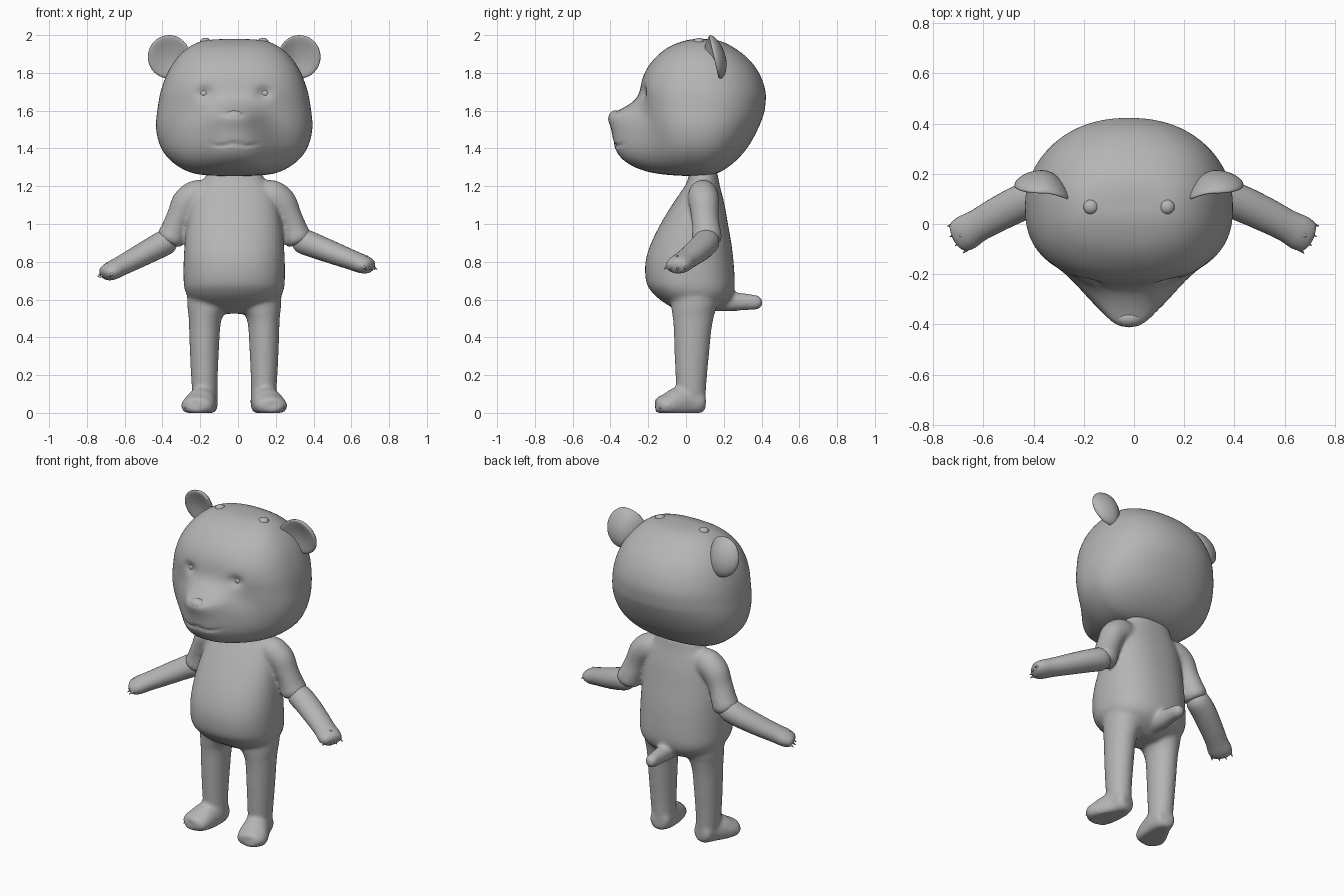
import bpy, bmesh, math
from mathutils import Vector

if "Cube" in bpy.data.objects:
    bpy.data.objects.remove(bpy.data.objects["Cube"])

CX = -0.02                       # symmetry plane of the figure
GREY = bpy.data.materials.new("grey")
GREY.diffuse_color = (.46, .46, .46, 1)
GREY.use_nodes = True
GREY.node_tree.nodes["Principled BSDF"].inputs["Base Color"].default_value = GREY.diffuse_color


def spline(rows, steps, smooth=0):
    """Catmull-Rom resampling of equal-length tuples, optionally relaxed."""
    out, n = [], len(rows)
    for i in range(n - 1):
        a, b, c, d = (rows[max(i - 1, 0)], rows[i], rows[i + 1], rows[min(i + 2, n - 1)])
        for k in range(steps):
            t = k / steps
            out.append(tuple(q + 0.5 * t * (r - p + t * (2 * p - 5 * q + 4 * r - s + t * (3 * (q - r) + s - p)))
                             for p, q, r, s in zip(a, b, c, d)))
    out.append(rows[-1])
    for _ in range(smooth):
        out = [out[0]] + [tuple((p + 2 * q + r) / 4 for p, q, r in zip(*out[i - 1:i + 2]))
                          for i in range(1, len(out) - 1)] + [out[-1]]
    return out


def add(name, bm):
    """Finish a bmesh as a smooth grey object."""
    bmesh.ops.recalc_face_normals(bm, faces=bm.faces)
    me = bpy.data.meshes.new(name)
    bm.to_mesh(me)
    bm.free()
    me.shade_smooth()
    me.materials.append(GREY)
    ob = bpy.data.objects.new(name, me)
    bpy.context.collection.objects.link(ob)
    return ob


def skin(name, rings):
    """Closed mesh through a list of rings."""
    bm = bmesh.new()
    vs = [[bm.verts.new(v) for v in ring] for ring in rings]
    n = len(vs[0])
    for a, b in zip(vs, vs[1:]):
        for j in range(n):
            bm.faces.new((a[j], a[(j + 1) % n], b[(j + 1) % n], b[j]))
    bm.faces.new(vs[0])
    bm.faces.new(vs[-1])
    return add(name, bm)


def tube(name, rows, steps=6, n=28, floor=None):
    """Tube along (x, y, z, half width, half height) points."""
    pts = spline(rows, steps)
    rings = []
    for i, p in enumerate(pts):
        a, b = pts[max(i - 1, 0)], pts[min(i + 1, len(pts) - 1)]
        q = (Vector(b[:3]) - Vector(a[:3])).to_track_quat('Z', 'Y')
        ring = []
        for j in range(n):
            t = math.tau * j / n
            v = Vector(p[:3]) + q @ Vector((p[3] * math.cos(t), p[4] * math.sin(t), 0))
            if floor is not None:
                v.z = max(v.z, floor)
            ring.append(v)
        rings.append(ring)
    return skin(name, rings)


def ball(name, loc, scale, shape=None):
    bm = bmesh.new()
    bmesh.ops.create_uvsphere(bm, u_segments=32, v_segments=20, radius=1)
    for v in bm.verts:
        p = shape(v.co.copy()) if shape else v.co
        v.co = [l + s * c for l, s, c in zip(loc, scale, p)]
    return add(name, bm)


def power(c, e):
    return math.copysign(abs(c) ** (2 / e), c)


# Head: z, half width, front y, back y, muzzle length, muzzle width
HEAD = [(1.253, .02, .05, .09, 0, .2), (1.258, .16, -.06, .13, .02, .2), (1.276, .245, -.125, .185, .085, .2),
        (1.325, .328, -.175, .255, .145, .21), (1.40, .39, -.20, .325, .18, .21), (1.50, .415, -.22, .38, .172, .185),
        (1.57, .411, -.23, .408, .19, .145), (1.60, .407, -.232, .416, .125, .14), (1.65, .40, -.235, .422, .04, .14),
        (1.70, .39, -.24, .422, .005, .14), (1.77, .367, -.232, .402, 0, .14), (1.84, .333, -.198, .362, 0, .14),
        (1.90, .285, -.143, .303, 0, .14), (1.94, .235, -.088, .243, 0, .14), (1.967, .18, -.02, .19, 0, .14),
        (1.978, .10, .03, .13, 0, .14), (1.979, .01, .065, .075, 0, .14)]
YC, N = 0.07, 128
rings = []
for z, w, yf, yb, m, sg in spline(HEAD, 10, 30):
    ring = []
    for j in range(N):
        t = math.tau * j / N
        s, c = math.sin(t), math.cos(t)
        e = 2.5 if c > 0 else 2.2
        x = w * power(s, e)
        y = YC + power(c, e) * ((yf - YC) if c > 0 else (YC - yb))
        if c > 0:
            y -= m * math.exp(-abs(x / sg) ** 2.5)
            # mouth groove and eye sockets
            if abs(x) < .14:
                zm = 1.432 - .018 * math.sin(math.pi * abs(x) / .14)
                y += .012 * math.exp(-((z - zm) / .007) ** 2) * (1 - (abs(x) / .14) ** 4)
            y += .022 * math.exp(-(((abs(x) - .157) / .036) ** 2 + ((z - 1.695) / .032) ** 2))
        ring.append((CX + x, y, z))
    rings.append(ring)
skin("head", rings)

# Nose
ball("nose", (CX, -.374, 1.565), (.056, .036, .036))
ball("nose_tip", (CX, -.376, 1.54), (.034, .03, .032))


# Ears: flattened cups
def ear_shape(side):
    def f(p):
        d = side * p.x
        r2 = min(1, p.x ** 2 + p.z ** 2)
        y = p.y + (1.1 * (1 - r2) if p.y < 0 else 0.45 * (1 - r2))
        y -= 0.7 * p.z
        y -= 1.3 * max(0, -d) ** 2
        return (p.x, y, p.z)
    return f


for s, label in ((-1, "left"), (1, "right")):
    ball("ear_" + label, (CX + s * .345, .155, 1.885), (.112, .038, .115), ear_shape(s))
    ball("eye_" + label, (CX + s * .157, -.178, 1.69), (.037, .036, .031))
    ball("crown_bump_" + label, (CX + s * .152, .068, 1.962), (.03, .03, .024))

# Torso: z, half width, front y, back y
TORSO = [(.525, .07, -.02, .12), (.555, .17, -.07, .18), (.60, .235, -.14, .235), (.65, .262, -.19, .255),
         (.70, .268, -.213, .258), (.80, .268, -.216, .252), (.90, .262, -.185, .24), (1.0, .25, -.135, .222),
         (1.1, .23, -.075, .205), (1.18, .20, -.02, .185), (1.22, .165, .005, .175), (1.28, .145, .02, .165)]
rings = []
for z, w, yf, yb in spline(TORSO, 6, 6):
    yc, d = (yf + yb) / 2, (yb - yf) / 2
    rings.append([(CX + w * power(math.sin(math.tau * j / 64), 2.3),
                   yc + d * power(math.cos(math.tau * j / 64), 2.3), z) for j in range(64)])
parts = [skin("body", rings)]

# Tail
parts.append(tube("tail", [(CX, .12, .595, .05, .055), (CX, .22, .59, .05, .053), (CX, .30, .588, .042, .046),
                           (CX, .37, .585, .038, .039), (CX, .397, .583, .027, .027), (CX, .406, .583, .008, .008)]))

# Legs, feet and upper arms
LEG = [(.66, .13, .045, .12, .13), (.58, .136, .045, .113, .125), (.54, .143, .04, .103, .116),
       (.50, .153, .038, .088, .108), (.44, .157, .035, .082, .10), (.35, .158, .032, .078, .094),
       (.20, .158, .028, .071, .084), (.10, .155, .028, .067, .077), (.02, .152, .028, .062, .072)]
FOOT = [(.148, .102, .06, .02, .03), (.15, .088, .06, .057, .06), (.155, .02, .06, .07, .088),
        (.175, -.05, .05, .083, .084), (.192, -.10, .04, .089, .064), (.203, -.135, .035, .08, .052),
        (.208, -.155, .03, .05, .034), (.209, -.162, .03, .02, .012)]
UPPER = [(.12, .09, 1.16, .06, .06), (.19, .09, 1.152, .08, .083), (.25, .095, 1.115, .08, .08),
         (.29, .10, 1.04, .073, .068), (.318, .108, .97, .076, .07), (.336, .11, .925, .080, .075),
         (.347, .11, .90, .066, .06)]
for s, label in ((-1, "left"), (1, "right")):
    rings = [[(CX + s * cx + rx * math.cos(math.tau * j / 32), cy + ry * math.sin(math.tau * j / 32), z)
              for j in range(32)] for z, cx, cy, rx, ry in spline(LEG, 6)]
    parts.append(skin("leg", rings))
    parts.append(tube("foot", [(CX + s * p[0],) + p[1:] for p in FOOT], floor=0))
    parts.append(tube("upper_arm", [(CX + s * p[0],) + p[1:] for p in UPPER]))

# Fuse the body parts into one smooth skin
with bpy.context.temp_override(active_object=parts[0], object=parts[0],
                               selected_objects=parts, selected_editable_objects=parts):
    bpy.ops.object.join()
body = parts[0]
rm = body.modifiers.new("fuse", 'REMESH')
rm.mode, rm.voxel_size, rm.use_smooth_shade = 'VOXEL', .01, True
sm = body.modifiers.new("soften", 'SMOOTH')
sm.factor, sm.iterations = .5, 12


def spike(name, a, b, r):
    a, b = Vector(a), Vector(b)
    return tube(name, [tuple(a.lerp(b, k)) + (r * f, r * f) for k, f in ((0, 1), (.5, .75), (1, .1))], 3, 8)


# Forearms with clawed hands (right arm slightly higher and longer)
FORE = [(.325, .115, .925, .045, .045), (.36, .11, .905, .068, .066), (.43, .085, .868, .072, .064),
        (.52, .04, .82, .069, .058), (.60, -.005, .778, .065, .052), (.65, -.035, .752, .07, .049),
        (.68, -.055, .738, .06, .038), (.692, -.062, .732, .03, .018)]
for s, label in ((-1, "left"), (1, "right")):
    rows = []
    for x, y, z, w, h in FORE:
        k = (x - .325) / .367 if s > 0 else 0
        rows.append((CX + s * (x + .035 * k), y, z + .04 * k, w, h))
    tube("forearm_" + label, rows)
    tip = Vector(rows[-2][:3])
    d = (tip - Vector(rows[3][:3])).normalized()
    side = d.cross(Vector((0, 0, 1))).normalized()
    for i in range(4):
        o = -.054 + .036 * i
        base = tip + side * o - d * abs(o) * .35
        spike(f"claw_{label}_{i}", base, base + d * .036 + side * o * .15 - Vector((0, 0, .012)), .009)
    thumb = Vector(rows[-3][:3]) + Vector((0, 0, .035)) + d * .012
    spike("thumb_claw_" + label, thumb, thumb + d * .02 + Vector((0, 0, .02)), .012)
    # Toe claws
    for i in range(4):
        o = -.05 + .034 * i
        p = Vector((CX + s * .205 + o, -.13 + abs(o) * .35, .032))
        spike(f"toe_claw_{label}_{i}", p, p + Vector((s * .006, -.03, -.008)), .01)
